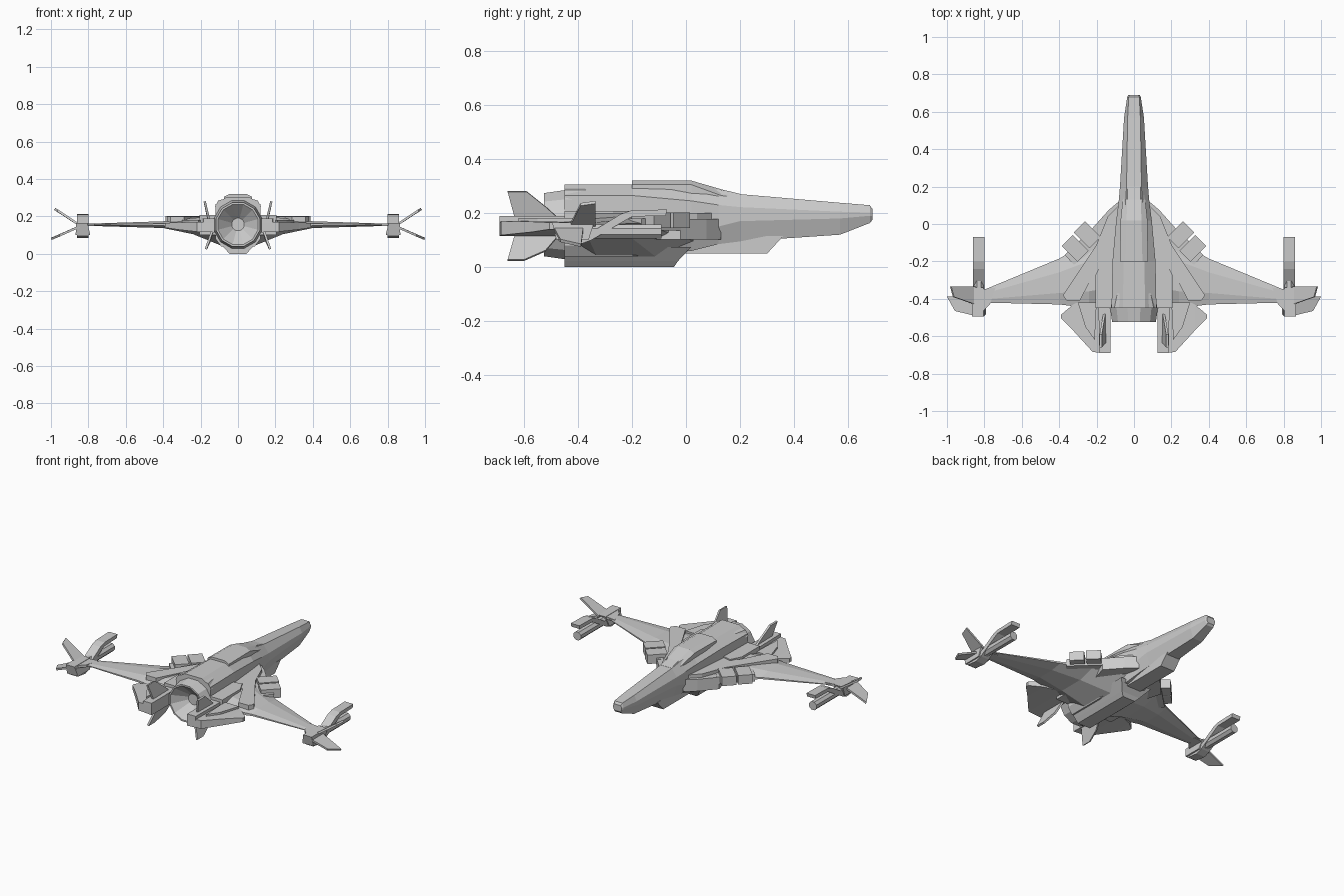
import bpy, bmesh
from math import cos, sin, pi
from mathutils import Vector


def loft(name, rings, mirror=False):
    """Skin a closed solid through rings of equal point count."""
    bm = bmesh.new()
    vs = [[bm.verts.new(p) for p in r] for r in rings]
    n = len(vs[0])
    for a, b in zip(vs, vs[1:]):
        for i in range(n):
            j = (i + 1) % n
            bm.faces.new((a[i], a[j], b[j], b[i]))
    bm.faces.new(vs[0])
    bm.faces.new(vs[-1])
    bmesh.ops.recalc_face_normals(bm, faces=bm.faces)
    me = bpy.data.meshes.new(name)
    bm.to_mesh(me)
    bm.free()
    ob = bpy.data.objects.new(name, me)
    bpy.context.collection.objects.link(ob)
    if mirror:
        ob.modifiers.new("Mirror", 'MIRROR')
    return ob


def slab(name, pts, z0, z1, mirror=True):
    """Plan outline (x, y) extruded in z."""
    return loft(name, [[(x, y, z) for x, y in pts] for z in (z0, z1)], mirror)


def side_prism(name, pts, x0, x1, mirror=True):
    """Side outline (y, z) extruded in x."""
    return loft(name, [[(x, y, z) for y, z in pts] for x in (x0, x1)], mirror)


def fin(name, pts, thick):
    """Thin blade through 3D points, thickened along its normal."""
    p = [Vector(q) for q in pts]
    n = (p[1] - p[0]).cross(p[2] - p[0]).normalized() * thick / 2
    return loft(name, [[q - n for q in p], [q + n for q in p]], True)


def hull_ring(y, wt, w, wb, zt, zu, zl, zb):
    half = [(wt, zt), (w, zu), (w, zl), (wb, zb)]
    return [(x, y, z) for x, z in half] + [(-x, y, z) for x, z in half[::-1]]


# Main fuselage and nose
loft("fuselage", [hull_ring(*s) for s in (
    (0.69, .022, .030, .022, .215, .203, .190, .175),
    (0.68, .028, .036, .025, .229, .202, .190, .163),
    (0.57, .034, .053, .034, .238, .205, .180, .120),
    (0.20, .040, .075, .050, .270, .222, .170, .095),
    (0.12, .045, .082, .055, .287, .230, .150, .085),
    (0.02, .050, .095, .070, .300, .245, .120, .060),
    (-0.20, .055, .115, .090, .305, .265, .080, .040),
    (-0.45, .060, .120, .090, .305, .265, .080, .040))])

# Raised spine behind the nose
loft("spine", [hull_ring(y, wt, w, w, zt, zu, .24, .22) for y, wt, w, zt, zu in (
    (0.20, .035, .045, .271, .255), (0.13, .036, .060, .288, .265),
    (0.02, .040, .072, .320, .305), (-0.20, .045, .075, .320, .305))])

# Rear shoulder panels beside the spine
loft("rear_shoulder", [[(.05, y, .30), (a, y, .285), (b, y, .25), (.05, y, .25)]
     for y, a, b in ((-.30, .075, .10), (-.45, .105, .125))], True)

# Engine nozzle with recessed cone
loft("nozzle", [[(r * cos(2 * pi * (i + .5) / 12), y, .157 + r * sin(2 * pi * (i + .5) / 12))
     for i in range(12)] for r, y in ((.13, -.42), (.132, -.45), (.121, -.525),
                                      (.111, -.525), (.004, -.42))])

# Belly keels
side_prism("front_keel", [(.30, .05), (.36, .115), (-.05, .12), (-.05, .05)], -.05, .05, False)
loft("rear_keel", [[(-w, y0, z), (w, y0, z), (w, y1, z), (-w, y1, z)] for w, y0, y1, z in (
    (.045, -.45, -.045, .0), (.065, -.45, -.03, .022), (.11, -.45, .02, .075))])


# Main wing with thick root
def wing_ring(x, le, te, zt, zb):
    c = te - le
    m = (zt + zb) / 2
    h = (zt - zb) * .15
    return [(x, le, m - h), (x, le, m + h), (x, le + .3 * c, zt), (x, le + .75 * c, zt),
            (x, te, m + h), (x, te, m - h), (x, le + .75 * c, zb), (x, le + .3 * c, zb)]


loft("wing", [wing_ring(*s) for s in (
    (.08, .03, -.45, .200, .040), (.24, -.09, -.45, .192, .105),
    (.40, -.185, -.43, .174, .138), (.81, -.355, -.42, .161, .150))], True)
slab("wing_tip_root", [(.74, -.34), (.82, -.35), (.82, -.48), (.77, -.43)], .148, .163)

# Wing root slabs
slab("root_block", [(.07, .13), (.135, .075), (.22, -.02), (.17, -.2), (.07, -.2)], .102, .178)
slab("root_edge", [(.21, -.01), (.37, -.165), (.32, -.22), (.15, -.08)], .135, .180)
slab("root_panel", [(.08, .10), (.14, .04), (.2, -.11), (.38, -.38), (.36, -.41),
                    (.29, -.41), (.2, -.24), (.08, -.24)], .165, .200)
slab("flank_block", [(.09, -.22), (.17, -.2), (.205, -.27), (.205, -.45), (.09, -.45)], .10, .208)

# Rotated boxes along the leading edge
for i, (x, y) in enumerate(((.25, -.058), (.315, -.13))):
    u, v = .042, .030
    slab(f"edge_box_{i + 1}", [(x + u + v, y + u - v), (x + u - v, y + u + v),
                               (x - u - v, y - u + v), (x - u + v, y - u - v)], .145, .202)

# Tail plates, thick inside and thin outside
loft("tail_plate", [[(x, a, z0), (x, a, z1), (x, b, z1), (x, b, z0)] for x, a, b, z0, z1 in (
    (.125, -.40, -.69, .115, .170), (.22, -.38, -.685, .118, .170),
    (.325, -.43, -.57, .13, .168), (.39, -.485, -.505, .14, .165))], True)
slab("tail_top", [(.125, -.44), (.19, -.44), (.185, -.69), (.125, -.69)], .165, .190)
slab("tail_flap", [(.2, -.42), (.3, -.42), (.26, -.55), (.21, -.62)], .165, .182)

# Upper and lower tail fins
fin("upper_tail_fin", [(.178, -.66, .28), (.178, -.59, .28), (.165, -.515, .22),
                       (.155, -.46, .17), (.152, -.63, .17)], .012)
fin("lower_tail_fin", [(.172, -.66, .025), (.172, -.60, .025), (.155, -.52, .06),
                       (.135, -.46, .13), (.135, -.63, .13)], .012)

# Wing tip pod: bent blade, gun barrel and rear block
side_prism("tip_blade", [(-.49, .15), (-.47, .095), (-.39, .085), (-.35, .10), (-.20, .187),
                         (-.075, .190), (-.07, .213), (-.20, .21), (-.24, .197), (-.35, .13),
                         (-.40, .16)], .80, .86)
loft("tip_barrel", [[(.83 + .028 * cos(pi * i / 4 + pi / 8), y, .132 + .028 * sin(pi * i / 4 + pi / 8))
     for i in range(8)] for y in (-.42, -.09)], True)
loft("tip_body", [[(a, y0, z), (b, y0, z), (b, y1, z), (a, y1, z)] for a, b, y0, y1, z in (
    (.79, .868, -.48, -.36, .102), (.805, .865, -.495, -.34, .165))], True)

# Wing tip fins
fin("tip_fin_upper", [(.85, -.335, .155), (.98, -.335, .24), (.965, -.39, .232),
                      (.85, -.43, .155)], .012)
fin("tip_fin_lower", [(.85, -.38, .145), (.998, -.388, .08), (.955, -.465, .098),
                      (.85, -.49, .145)], .012)
